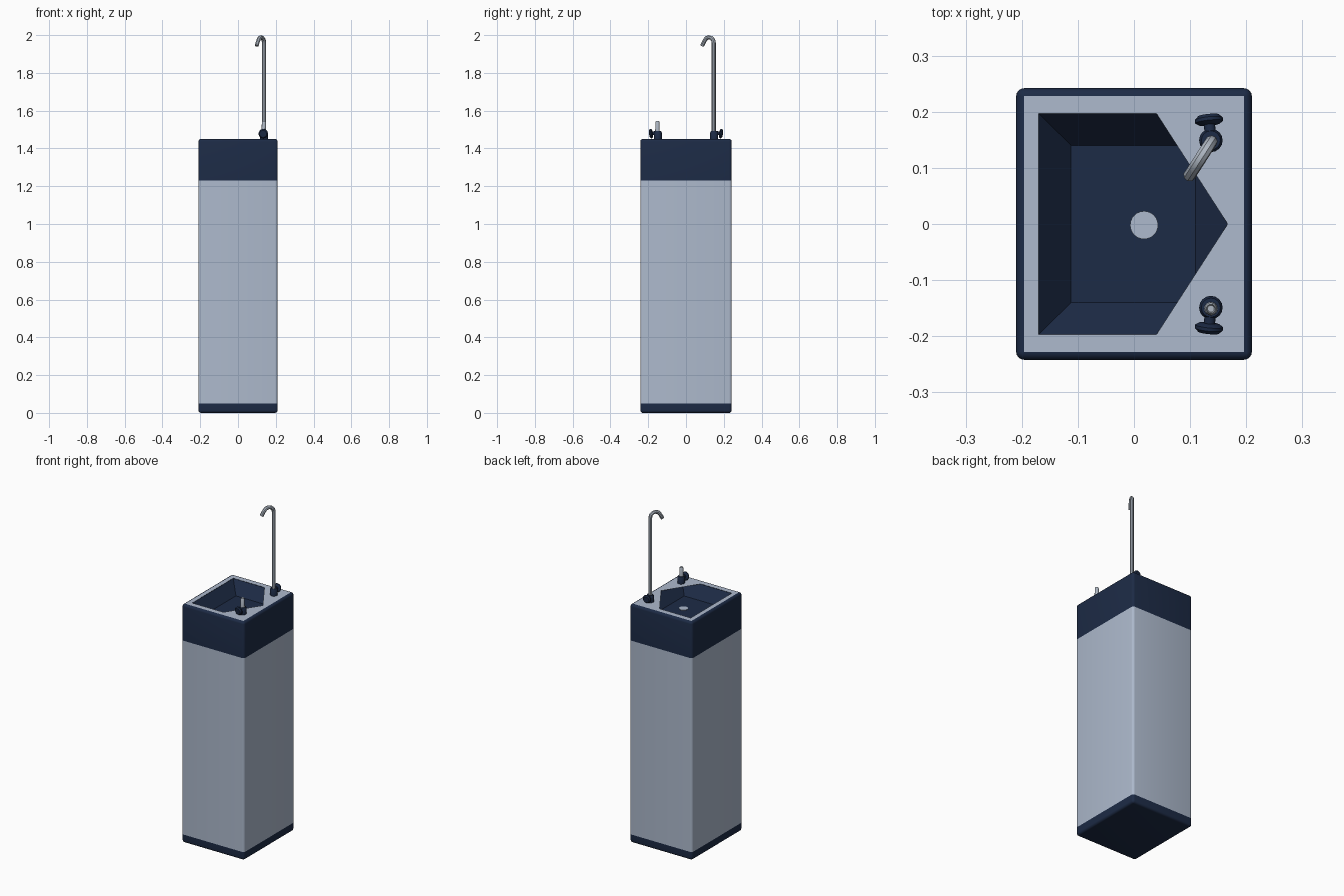
import bpy, bmesh
from math import sin, cos, pi, radians
from mathutils import Vector

if "Cube" in bpy.data.objects:
    bpy.data.objects.remove(bpy.data.objects["Cube"])

HX, HY, R, TOP = 0.21, 0.242, 0.014, 1.45


def material(name, rgb):
    m = bpy.data.materials.new(name)
    m.diffuse_color = (*rgb, 1)
    m.use_nodes = True
    m.node_tree.nodes["Principled BSDF"].inputs["Base Color"].default_value = m.diffuse_color
    return m


NAVY = material("navy", (0.012, 0.024, 0.061))
PANEL = material("pale_blue", (0.42, 0.49, 0.61))
STEEL = material("steel", (0.42, 0.47, 0.54))


def finish(obj, mat, angle=30):
    obj.data.materials.append(mat)
    bpy.ops.object.select_all(action='DESELECT')
    obj.select_set(True)
    bpy.context.view_layer.objects.active = obj
    bpy.ops.object.shade_smooth_by_angle(angle=radians(angle))
    return obj


def from_bmesh(name, bm, mat, angle=30):
    bmesh.ops.remove_doubles(bm, verts=bm.verts, dist=1e-5)
    me = bpy.data.meshes.new(name)
    bm.to_mesh(me)
    bm.free()
    obj = bpy.data.objects.new(name, me)
    bpy.context.collection.objects.link(obj)
    return finish(obj, mat, angle)


def bridge(bm, rings):
    for a, b in zip(rings, rings[1:]):
        n = len(a)
        for i in range(n):
            j = (i + 1) % n
            bm.faces.new((a[i], a[j], b[j], b[i]))


def rounded_box(name, levels, mat, cap_bottom=False):
    """Stack of rounded rectangles given as (inset, z)."""
    bm = bmesh.new()
    rings = []
    for inset, z in levels:
        ring = []
        for k, (sx, sy) in enumerate([(1, 1), (-1, 1), (-1, -1), (1, -1)]):
            for s in range(5):
                a = (k + s / 4) * pi / 2
                ring.append(bm.verts.new((sx * (HX - R) + (R - inset) * cos(a),
                                          sy * (HY - R) + (R - inset) * sin(a), z)))
        rings.append(ring)
    bridge(bm, rings)
    if cap_bottom:
        bm.faces.new(rings[0][::-1])
    return from_bmesh(name, bm, mat)


def lathe(name, profile, mat, loc, axis=(0, 0, 1), sides=16):
    """Turned part from (radius, height) pairs, pointed along an axis."""
    bm = bmesh.new()
    rings = [[bm.verts.new((r * cos(2 * pi * i / sides), r * sin(2 * pi * i / sides), h))
              for i in range(sides)] for r, h in profile]
    bridge(bm, rings)
    bm.faces.new(rings[0][::-1])
    bm.faces.new(rings[-1])
    obj = from_bmesh(name, bm, mat, 40)
    obj.rotation_euler = Vector(axis).to_track_quat('Z', 'Y').to_euler()
    obj.location = loc
    return obj


# Cabinet: plinth, panels and head
arc = [(R * (1 - cos(t * pi / 8)), R * sin(t * pi / 8)) for t in range(5)]
rounded_box("plinth", [(i, R - h) for i, h in arc[::-1]] + [(0, 0.05)], NAVY, True)
rounded_box("cabinet_panels", [(0, 0.05), (0, 1.23)], PANEL)
rounded_box("head", [(0, 1.23)] + [(i, TOP - R + h) for i, h in arc], NAVY)

# Top plate with five-sided basin opening
bm = bmesh.new()
px, py = HX - R, HY - R
pts = [(-px, -py), (px, -py), (px, py), (-px, py),
       (-0.17, -0.197), (0.04, -0.197), (0.167, 0), (0.04, 0.197), (-0.17, 0.197)]
v = [bm.verts.new((x, y, TOP)) for x, y in pts]
for f in [(0, 1, 5, 4), (1, 6, 5), (1, 2, 6), (2, 7, 6), (2, 3, 8, 7), (3, 0, 4, 8)]:
    bm.faces.new([v[i] for i in f])
from_bmesh("top_plate", bm, PANEL)

# Sloping basin under the plate
bm = bmesh.new()
FLOOR = TOP - 0.07
rings = [[bm.verts.new((x, y, z)) for x, y in [(x0, -w), (x0, w), (x1, w), (x1, -w)]]
         for x0, x1, w, z in [(-0.17, 0.167, 0.197, TOP - 0.0005), (-0.112, 0.11, 0.14, FLOOR)]]
bridge(bm, rings)
bm.faces.new(rings[1][::-1])
bmesh.ops.recalc_face_normals(bm, faces=bm.faces)
if bm.faces[:][-1].normal.z < 0:
    bmesh.ops.reverse_faces(bm, faces=bm.faces)
from_bmesh("basin", bm, NAVY)
lathe("drain", [(0.025, 0), (0.025, 0.003)], PANEL, (0.018, -0.002, FLOOR), sides=24)

# Tap bodies with push buttons on their outer sides
for side, word in [(-1, "front"), (1, "back")]:
    y = side * 0.149
    lathe(word + "_tap_body", [(0.021, 0), (0.021, 0.034), (0.017, 0.042)],
          NAVY, (0.137, y, TOP))
    lathe(word + "_button", [(0.01, 0), (0.01, 0.016), (0.019, 0.017), (0.025, 0.021),
                             (0.025, 0.027), (0.019, 0.033)],
          NAVY, (0.136, y + side * 0.012, 1.482), (-0.1, side, -0.15))

# Short bubbler nozzle
lathe("bubbler_nozzle", [(0.012, 0), (0.011, 0.05), (0.008, 0.056), (0.006, 0.05)],
      STEEL, (0.137, -0.151, 1.49))

# Tall bottle filler: upright pipe with a hooked end over the basin
path = [(0, 1.48), (0, 1.94)]
path += [(0.03 - 0.03 * cos(radians(a)), 1.959 + 0.03 * sin(radians(a)))
         for a in range(0, 156, 31)]
path += [(0.073, 1.944)]
curve = bpy.data.curves.new("filler_pipe", 'CURVE')
curve.dimensions = '3D'
curve.bevel_depth = 0.011
curve.bevel_resolution = 2
curve.use_fill_caps = True
spline = curve.splines.new('POLY')
spline.points.add(len(path) - 1)
for p, (d, z) in zip(spline.points, path):
    p.co = (0.138 - 0.54 * d, 0.147 - 0.84 * d, z, 1)
pipe = bpy.data.objects.new("filler_pipe", curve)
bpy.context.collection.objects.link(pipe)
bpy.ops.object.select_all(action='DESELECT')
pipe.select_set(True)
bpy.context.view_layer.objects.active = pipe
bpy.ops.object.convert(target='MESH')
finish(bpy.context.view_layer.objects.active, STEEL, 40)
